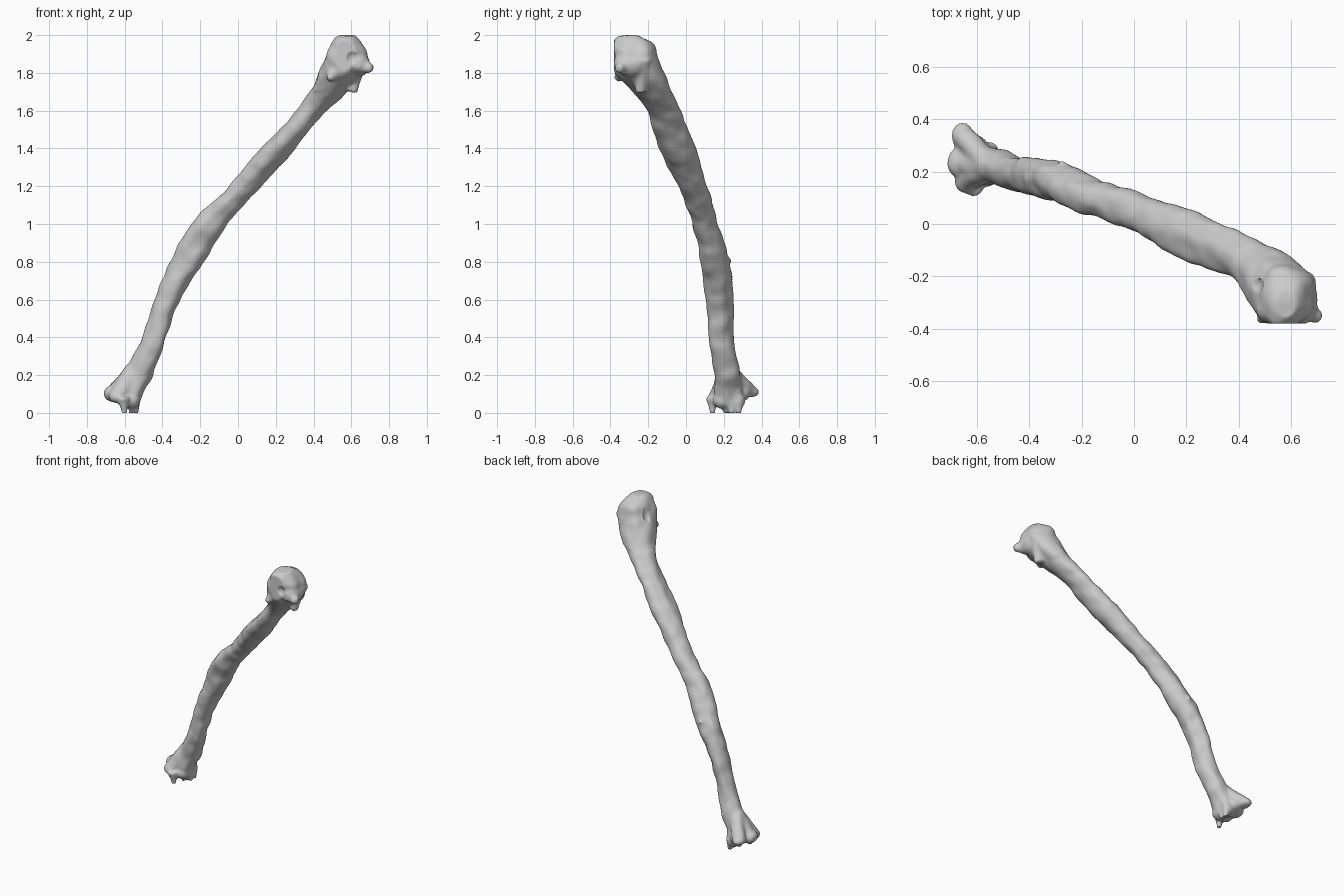
import bpy
import bmesh
import math
from mathutils import Vector, Matrix, noise

default = bpy.data.objects.get("Cube")
if default:
    bpy.data.objects.remove(default, do_unlink=True)

# Shaft sections: height, x range, y range
SECTIONS = [
    (.04, -.61, -.52, .17, .28),
    (.10, -.65, -.50, .15, .29),
    (.20, -.60, -.45, .15, .29),
    (.40, -.51, -.38, .12, .25),
    (.60, -.44, -.31, .11, .25),
    (.80, -.36, -.18, .08, .23),
    (1.0, -.25, -.06, .03, .17),
    (1.2, -.05, .12, -.04, .11),
    (1.4, .12, .31, -.14, .05),
    (1.5, .22, .38, -.17, .01),
    (1.6, .31, .47, -.20, -.03),
    (1.72, .39, .60, -.29, -.08),
    (1.80, .43, .66, -.37, -.11),
    (1.90, .47, .69, -.39, -.15),
    (1.96, .49, .65, -.39, -.18),
    (2.0, .54, .62, -.36, -.25),
]
SIDES = 40
STEPS = 10


def section_at(i, t):
    """Blend neighbouring sections with a smooth cubic."""
    n = len(SECTIONS) - 1
    a, b, c, d = (SECTIONS[min(max(i + k, 0), n)] for k in (-1, 0, 1, 2))
    row = []
    for j in range(5):
        m0 = (c[j] - a[j]) / (c[0] - a[0]) * (c[0] - b[0])
        m1 = (d[j] - b[j]) / (d[0] - b[0]) * (c[0] - b[0])
        h = t * t * (3 - 2 * t)
        row.append(b[j] * (1 - h) + c[j] * h
                   + m0 * t * (1 - t) ** 2 - m1 * t * t * (1 - t))
    return row


def add_shaft(bm):
    rows = [section_at(i, s / STEPS)
            for i in range(len(SECTIONS) - 1) for s in range(STEPS)]
    rows.append(SECTIONS[-1])
    rings = []
    for z, x0, x1, y0, y1 in rows:
        lean = -.14 if z < 1.7 else 0
        ring = []
        for k in range(SIDES):
            a = math.tau * k / SIDES
            c, s = math.cos(a), math.sin(a)
            y = lean * c + math.sqrt(1 - lean * lean) * s
            # long shallow ridges and hollows
            r = 1.02 + .11 * noise.noise(Vector((c * 1.6, s * 1.6, z * 4)))
            ring.append(bm.verts.new(((x0 + x1) / 2 + (x1 - x0) / 2 * c * r,
                                      (y0 + y1) / 2 + (y1 - y0) / 2 * y * r, z)))
        rings.append(ring)
    for lo, hi in zip(rings, rings[1:]):
        for k in range(SIDES):
            n = (k + 1) % SIDES
            bm.faces.new((lo[k], lo[n], hi[n], hi[k]))
    bm.faces.new(rings[0][::-1])
    bm.faces.new(rings[-1])


def add_lump(bm, centre, size):
    mat = Matrix.Translation(centre) @ Matrix.Diagonal((*size, 1))
    bmesh.ops.create_icosphere(bm, subdivisions=3, radius=1, matrix=mat)


def add_taper(bm, base, tip, radius, tip_radius):
    base, tip = Vector(base), Vector(tip)
    axis = tip - base
    turn = axis.to_track_quat('Z', 'Y').to_matrix().to_4x4()
    mat = Matrix.Translation((base + tip) / 2) @ turn
    bmesh.ops.create_cone(bm, cap_ends=True, segments=16, radius1=radius,
                          radius2=tip_radius, depth=axis.length, matrix=mat)


def make_object(name, bm):
    bmesh.ops.recalc_face_normals(bm, faces=bm.faces[:])
    mesh = bpy.data.meshes.new(name)
    bm.to_mesh(mesh)
    bm.free()
    obj = bpy.data.objects.new(name, mesh)
    bpy.context.collection.objects.link(obj)
    return obj


bm = bmesh.new()
add_shaft(bm)

# Upper head: two knuckles and the lower lips of the front face
add_lump(bm, (.53, -.32, 1.88), (.06, .07, .09))
add_lump(bm, (.64, -.29, 1.85), (.06, .10, .07))
add_lump(bm, (.57, -.30, 1.96), (.07, .08, .045))
add_taper(bm, (.53, -.31, 1.84), (.48, -.37, 1.76), .06, .02)
add_taper(bm, (.62, -.32, 1.85), (.71, -.36, 1.82), .06, .02)
add_taper(bm, (.60, -.24, 1.70), (.66, -.22, 1.88), .03, .04)

# Lower foot: lobes flaring out of the shaft
for centre, size in (
    ((-.655, .335, .11), (.042, .052, .032)),
    ((-.66, .235, .10), (.05, .06, .045)),
    ((-.64, .165, .085), (.045, .045, .04)),
    ((-.56, .19, .065), (.045, .05, .045)),
    ((-.56, .27, .06), (.045, .045, .045)),
):
    add_lump(bm, centre, size)
    add_taper(bm, (-.545, .22, .22), centre, .055, .04)
add_lump(bm, (-.61, .27, .10), (.06, .07, .045))

# Ragged underside
for x, y in ((-.61, .14), (-.58, .21), (-.55, .24), (-.55, .28)):
    add_taper(bm, (x, y, .08), (x + .01, y, -.01), .035, .012)

# Small chips along the shaft
add_taper(bm, (.05, .0, 1.26), (.03, -.045, 1.25), .025, .01)
add_taper(bm, (-.28, .18, .80), (-.27, .24, .81), .03, .01)
add_taper(bm, (-.41, .19, .42), (-.385, .19, .39), .03, .01)
rough = make_object("rough_bone", bm)

# Hollows between the knuckles, under the foot and in the front of the head
bm = bmesh.new()
add_lump(bm, (.60, -.42, 1.88), (.04, .06, .05))
add_lump(bm, (.68, -.24, 1.99), (.04, .07, .06))
add_lump(bm, (.45, -.23, 1.93), (.04, .04, .08))
add_lump(bm, (-.61, .22, .01), (.04, .04, .04))
cutter = make_object("hollow_cutter", bm)
cutter.hide_render = True
cutter.hide_set(True)

# Fuse, carve and soften
fuse = rough.modifiers.new("fuse", 'REMESH')
fuse.mode = 'VOXEL'
fuse.voxel_size = .01
carve = rough.modifiers.new("carve", 'BOOLEAN')
carve.operation = 'DIFFERENCE'
carve.object = cutter
soft = rough.modifiers.new("soften", 'SMOOTH')
soft.factor = .5
soft.iterations = 6
graph = bpy.context.evaluated_depsgraph_get()
mesh = bpy.data.meshes.new_from_object(rough.evaluated_get(graph))
bpy.data.objects.remove(rough, do_unlink=True)
bpy.data.objects.remove(cutter, do_unlink=True)

# Roughen the surface, flatten the front of the head and the underside
for v in mesh.vertices:
    v.co += v.normal * .008 * noise.noise(v.co * 13)
    v.co.y = max(v.co.y, -.38)
    v.co.z = max(v.co.z, 0)

bone = bpy.data.objects.new("bone", mesh)
bpy.context.collection.objects.link(bone)
grey = bpy.data.materials.new("bone_grey")
grey.use_nodes = True
colour = (.6, .6, .6, 1)
grey.diffuse_color = colour
grey.node_tree.nodes["Principled BSDF"].inputs["Base Color"].default_value = colour
mesh.materials.clear()
mesh.materials.append(grey)
bpy.context.view_layer.objects.active = bone
bone.select_set(True)
bpy.ops.object.shade_smooth_by_angle(angle=math.radians(50))
